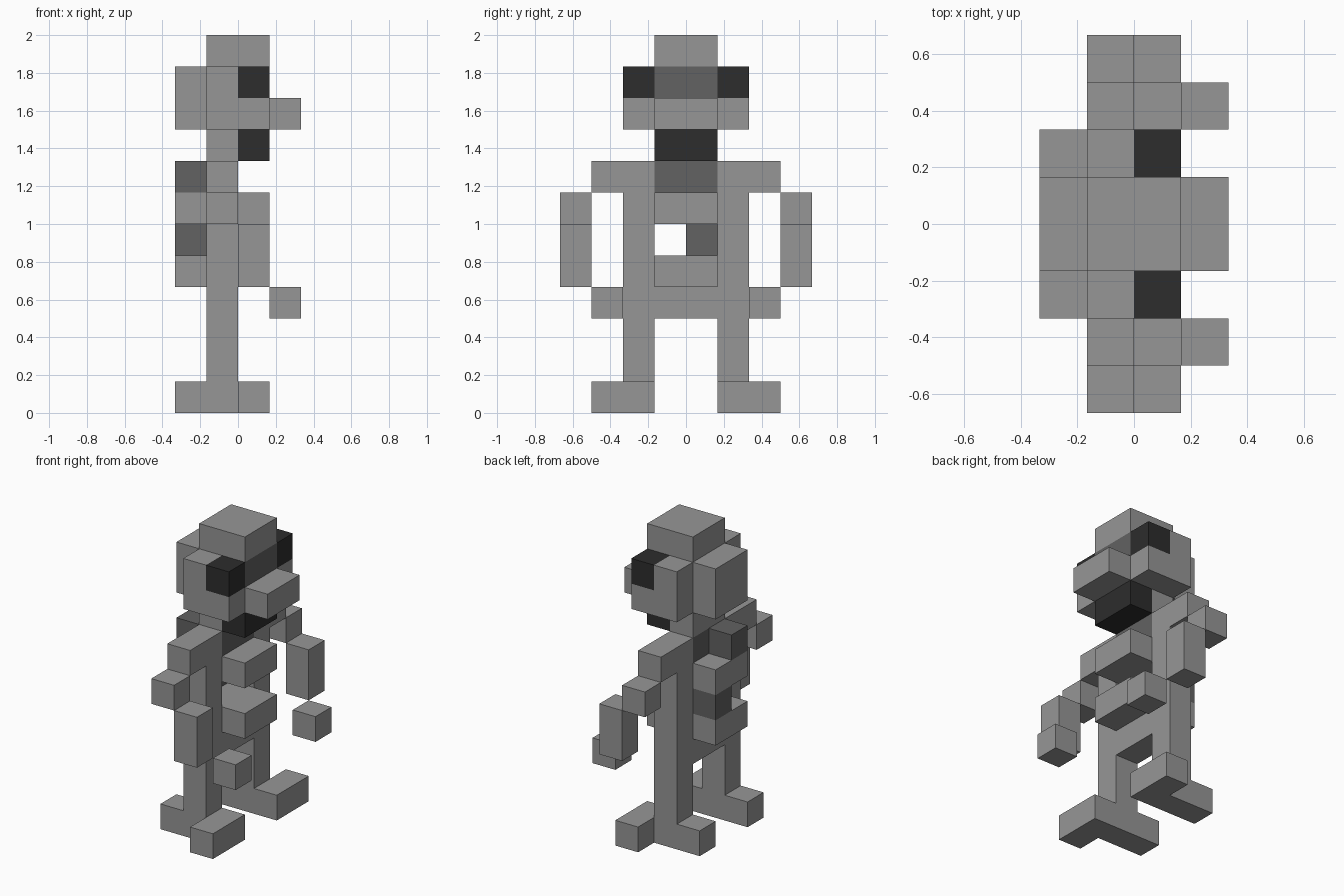
import bpy
import bmesh
from mathutils import Vector

CELL = 1 / 6  # edge of one cube cell

default = bpy.data.objects.get("Cube")
if default:
    bpy.data.objects.remove(default, do_unlink=True)


def make_material(name, value):
    mat = bpy.data.materials.new(name)
    mat.use_nodes = True
    colour = (value, value, value, 1)
    mat.diffuse_color = colour
    mat.node_tree.nodes["Principled BSDF"].inputs["Base Color"].default_value = colour
    return mat


light = make_material("light grey", 0.305)
mid = make_material("dark grey", 0.122)
dark = make_material("near black", 0.026)


def block(name, x, y, z, mat=light):
    """Box spanning the (low, high) cell ranges on each axis."""
    low, high = (Vector(corner) * CELL for corner in zip(x, y, z))
    size, centre = high - low, (low + high) / 2
    bm = bmesh.new()
    bmesh.ops.create_cube(bm, size=1)
    for vert in bm.verts:
        vert.co = Vector(a * b for a, b in zip(vert.co, size))
    mesh = bpy.data.meshes.new(name)
    bm.to_mesh(mesh)
    bm.free()
    mesh.materials.append(mat)
    obj = bpy.data.objects.new(name, mesh)
    obj.location = centre
    bpy.context.collection.objects.link(obj)


def pair(name, x, y, z, mat=light):
    """The same box on both sides of the body."""
    block(name + "_far", x, y, z, mat)
    block(name + "_near", x, (-y[1], -y[0]), z, mat)


MIDDLE = (-1, 1)  # central two cells across the body

# Head
block("head_top", (-1, 1), MIDDLE, (11, 12))
block("skull", (-1, 0), (-2, 2), (9, 11))
block("back_of_head", (-2, -1), MIDDLE, (9, 11))
block("brow", (0, 1), MIDDLE, (10, 11), mid)
pair("eye", (0, 1), (1, 2), (10, 11), dark)
block("cheeks", (0, 1), (-2, 2), (9, 10))
block("snout", (1, 2), MIDDLE, (9, 10))
block("jaw", (0, 1), MIDDLE, (8, 9), dark)
block("neck", (-1, 0), MIDDLE, (8, 9))

# Torso with ribs and alternating spine pieces
block("upper_chest", (-1, 0), MIDDLE, (7, 8), mid)
block("upper_spine", (-2, -1), (-1, 0), (7, 8), mid)
block("upper_rib", (-2, 1), MIDDLE, (6, 7))
block("lower_spine", (-2, -1), (0, 1), (5, 6), mid)
block("lower_rib", (-2, 1), MIDDLE, (4, 5))
block("pelvis", (-1, 0), MIDDLE, (3, 4))

# Sides, legs and feet
pair("side_and_leg", (-1, 0), (1, 2), (0, 8))
pair("heel", (-2, -1), (1, 2), (0, 1))
pair("toe", (0, 1), (1, 3), (0, 1))

# Arms
pair("shoulder", (-1, 0), (2, 3), (7, 8))
pair("elbow", (-1, 0), (3, 4), (6, 7))
pair("forearm", (0, 1), (3, 4), (4, 6))
pair("hand", (1, 2), (2, 3), (3, 4))
